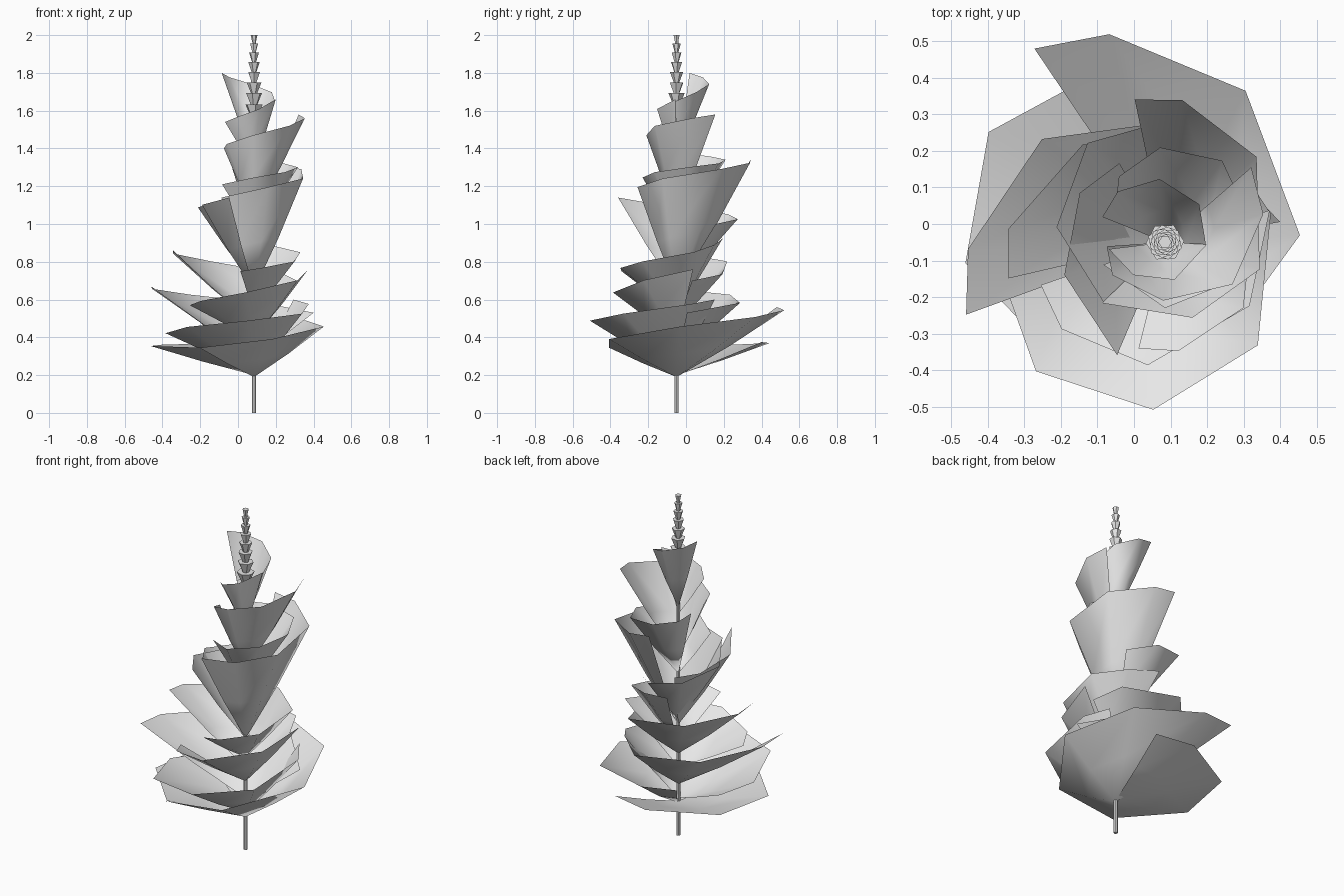
import bpy
import bmesh
from math import radians, cos, sin, pi

STEM_X, STEM_Y = 0.085, -0.05

default = bpy.data.objects.get("Cube")
if default:
    bpy.data.objects.remove(default, do_unlink=True)

grey = bpy.data.materials.new("pale_grey")
grey.use_nodes = True
grey.diffuse_color = (0.8, 0.8, 0.8, 1)
grey.node_tree.nodes["Principled BSDF"].inputs["Base Color"].default_value = (0.8, 0.8, 0.8, 1)


def finish(bm, name, smooth):
    """Turn a bmesh built around the stem axis into a coloured object."""
    mesh = bpy.data.meshes.new(name)
    for face in bm.faces:
        face.smooth = smooth
    bm.to_mesh(mesh)
    bm.free()
    mesh.materials.append(grey)
    obj = bpy.data.objects.new(name, mesh)
    obj.location = (STEM_X, STEM_Y, 0)
    bpy.context.collection.objects.link(obj)
    return obj


def frustum(name, z0, z1, r0, r1, sides, turn=0.0):
    """Closed tapered prism around the stem axis."""
    bm = bmesh.new()
    rings = []
    for z, r in ((z0, r0), (z1, r1)):
        rings.append([bm.verts.new((r * cos(turn + 2 * pi * i / sides),
                                    r * sin(turn + 2 * pi * i / sides), z))
                      for i in range(sides)])
    low, high = rings
    for i in range(sides):
        j = (i + 1) % sides
        bm.faces.new((low[i], low[j], high[j], high[i]))
    bm.faces.new(low[::-1])
    bm.faces.new(high)
    return finish(bm, name, False)


def leaf(name, base, angles, radii, z_start, z_end):
    """Open funnel on the stem; its rim climbs evenly from first to last angle."""
    bm = bmesh.new()
    apex = bm.verts.new((0, 0, base))
    middle, rim = [], []
    sweep = angles[-1] - angles[0]
    for angle, r in zip(angles, radii):
        a = radians(angle)
        z = z_start + (z_end - z_start) * (angle - angles[0]) / sweep
        middle.append(bm.verts.new((0.5 * r * cos(a), 0.5 * r * sin(a),
                                    base + 0.47 * (z - base))))
        rim.append(bm.verts.new((r * cos(a), r * sin(a), z)))
    for i in range(len(angles) - 1):
        bm.faces.new((apex, middle[i + 1], middle[i]))
        bm.faces.new((middle[i], middle[i + 1], rim[i + 1], rim[i]))
    bmesh.ops.recalc_face_normals(bm, faces=bm.faces)
    return finish(bm, name, True)


# Stem
frustum("stem", 0, 1.97, 0.011, 0.009, 8)

# Broad leaves at the foot
leaf("foot_leaf_back_right", 0.20, (78, 105, 148, 186, 232),
     (.46, .51, .57, .55, .44), .375, .345)
leaf("foot_leaf_left", 0.19, (-129, -75, 3, 62, 105, 124),
     (.46, .37, .37, .47, .59, .64), .345, .56)
leaf("foot_leaf_front", 0.22, (157, 184, 225, 266, 312, 375, 404),
     (.42, .47, .5, .46, .38, .3, .29), .40, .60)

# Lower leaves
leaf("lower_leaf_right", 0.30, (10, 81, 140, 182, 200),
     (.32, .34, .44, .54, .58), .53, .67)
leaf("lower_leaf_front", 0.40, (199, 220, 262, 323, 377),
     (.36, .37, .34, .29, .3), .57, .76)
leaf("lower_leaf_back", 0.48, (20, 57, 130, 175, 193),
     (.24, .29, .35, .43, .44), .70, .86)
leaf("lower_leaf_left", 0.54, (256, 277, 320, 380, 428, 472),
     (.3, .3, .28, .26, .215, .265), .75, .925)

# Middle leaves
leaf("middle_leaf_right", 0.65, (120, 150, 198, 247),
     (.25, .27, .29, .336), 1.04, 1.14)
leaf("middle_leaf_back", 0.68, (64, 95, 128, 172, 224),
     (.23, .325, .345, .3, .235), 1.0, 1.13)
leaf("middle_leaf_left", 0.65, (-136, -70, -16, 43, 83, 102),
     (.24, .22, .27, .343, .392, .4), 1.14, 1.34)

# Upper leaves
leaf("upper_leaf_front", 0.95, (200, 270, 325, 375, 415, 453, 485, 510),
     (.18, .18, .2, .24, .273, .26, .22, .16), 1.21, 1.37)
leaf("upper_leaf_left", 1.05, (184, 212, 268, 328, 376, 401),
     (.16, .17, .16, .218, .28, .313), 1.40, 1.58)
leaf("top_leaf_front", 1.30, (187, 226, 284, 357),
     (.155, .125, .106, .115), 1.54, 1.66)
leaf("top_leaf_back", 1.34, (-3, 48, 95, 133, 158),
     (.112, .14, .174, .19, .185), 1.65, 1.80)

# Stack of small buds shrinking toward the tip
top, size = 2.0, 0.018
for i in range(9):
    depth = 0.045 + 0.0025 * i
    frustum(f"bud_{i + 1}", top - depth, top, size * 0.42, size, 6, i * 0.4)
    top -= depth
    size += 0.0043
